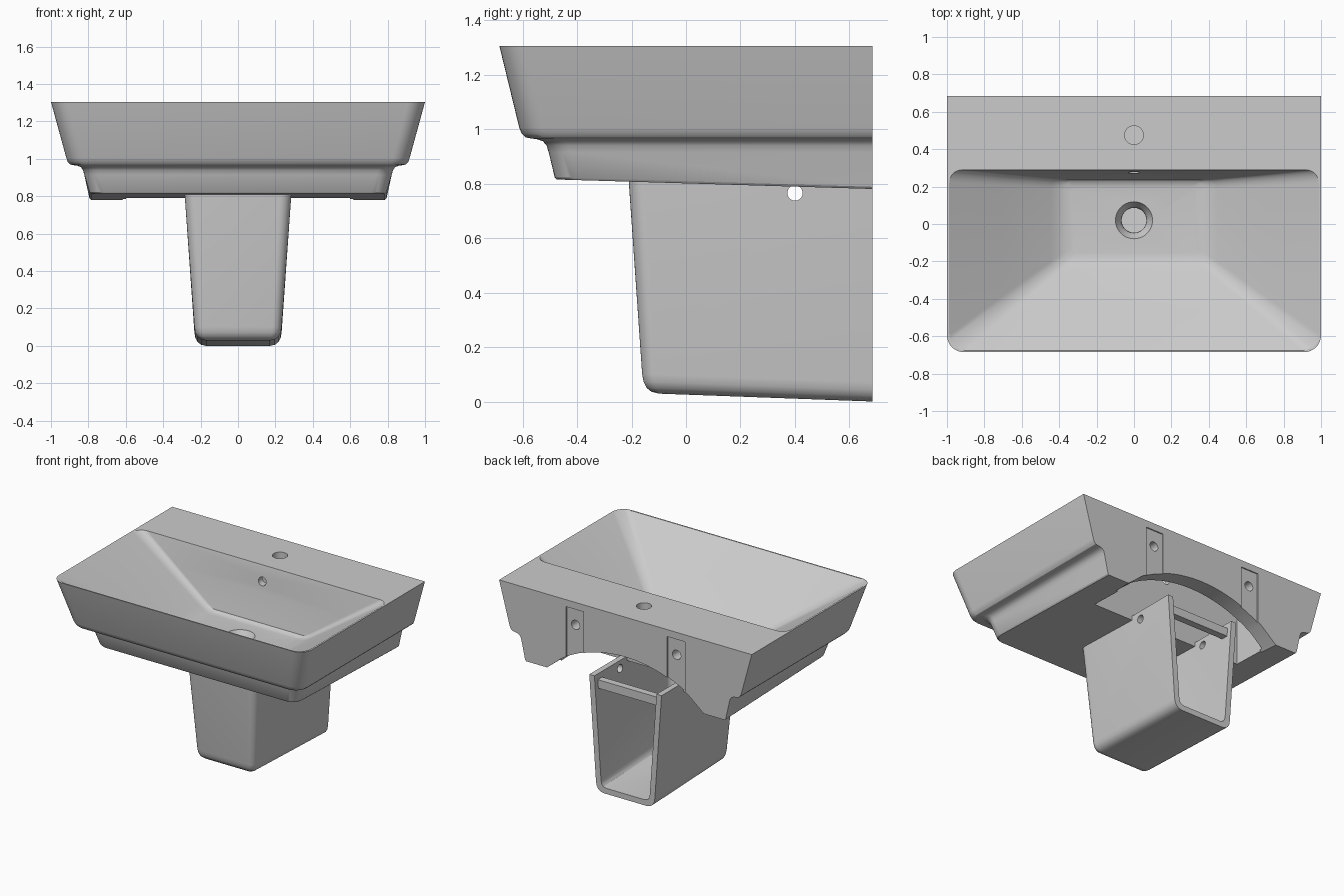
import bpy, bmesh
from math import sin, cos, pi, sqrt

if "Cube" in bpy.data.objects:
    bpy.data.objects.remove(bpy.data.objects["Cube"])


def make(name, build):
    bm = bmesh.new()
    build(bm)
    bmesh.ops.recalc_face_normals(bm, faces=bm.faces)
    me = bpy.data.meshes.new(name)
    bm.to_mesh(me)
    bm.free()
    ob = bpy.data.objects.new(name, me)
    bpy.context.collection.objects.link(ob)
    return ob


def ring(hw, yf, yb, rf, rb, z, n=8):
    """Rounded rectangle; rf/rb are front/back corner radii, z is a number or a function of y."""
    pts = []
    for sx, y, sy, r, a0 in ((1, yf, 1, rf, -pi / 2), (1, yb, -1, rb, 0),
                             (-1, yb, -1, rb, pi / 2), (-1, yf, 1, rf, pi)):
        cx, cy = sx * (hw - r), y + sy * r
        steps = n if r else 0
        for i in range(steps + 1):
            a = a0 + (pi / 2) * i / max(steps, 1)
            pts.append((cx + r * cos(a), cy + r * sin(a)))
    return [(x, y, z(y) if callable(z) else z) for x, y in pts]


def loft(name, rings):
    def build(bm):
        vs = [[bm.verts.new(p) for p in r] for r in rings]
        k = len(vs[0])
        for a, b in zip(vs, vs[1:]):
            for i in range(k):
                j = (i + 1) % k
                bm.faces.new((a[i], a[j], b[j], b[i]))
        bm.faces.new(vs[0])
        bm.faces.new(vs[-1])
    return make(name, build)


def disc(r, c, z, n=40):
    return [(c[0] + r * cos(2 * pi * i / n), c[1] + r * sin(2 * pi * i / n), z) for i in range(n)]


def rod(axis, u, v, r, a, b, n=32):
    """Cylinder along x, y or z from a to b, centred at u, v on the other axes."""
    rings = []
    for t in (a, b):
        c = disc(r, (u, v), t, n)
        rings.append([(p[2], p[0], p[1]) if axis == 'x' else
                      (p[0], p[2], p[1]) if axis == 'y' else p for p in c])
    return loft("hole", rings)


def box(name, x0, x1, y0, y1, z0, z1):
    return loft(name, [[(x0, y0, z), (x1, y0, z), (x1, y1, z), (x0, y1, z)] for z in (z0, z1)])


def cut(target, cutter):
    m = target.modifiers.new("cut", 'BOOLEAN')
    m.operation, m.solver, m.object = 'DIFFERENCE', 'EXACT', cutter
    bpy.context.view_layer.objects.active = target
    bpy.ops.object.modifier_apply(modifier=m.name)
    bpy.data.objects.remove(cutter)


BACK = 0.685

# Basin body: tapered outer wall, stepped lower skirt, sloping underside
def under(dz):
    return lambda y: 0.815 - 0.03 * (y + 0.48) + dz

body = [(1.0, -.685, .09, 1.305), (.918, -.612, .09, 1.005), (.910, -.603, .09, .983),
        (.897, -.590, .085, .970), (.880, -.572, .08, .966), (.858, -.548, .08, .963),
        (.840, -.525, .08, .955), (.829, -.512, .08, .940), (.822, -.504, .08, .915),
        (.794, -.482, .08, under(.008)), (.786, -.475, .08, under(0))]
basin = loft("basin", [ring(hw, yf, BACK, r, 0, z) for hw, yf, r, z in body])

# Bowl hollow with sloping sides and a small flat floor
bowl = [(.988, -.676, .29, .09, .07, 1.33), (.988, -.676, .29, .09, .07, 1.305),
        (.712, -.460, .264, .07, .06, 1.12), (.445, -.250, .239, .05, .05, .940),
        (.405, -.218, .234, .045, .045, .917), (.375, -.193, .222, .04, .04, .906),
        (.335, -.160, .195, .03, .03, .901)]
cut(basin, loft("bowl", [ring(*b) for b in bowl]))

# Drain, tap hole and overflow
drain = [(.105, .915), (.097, .896), (.078, .872), (.067, .85), (.065, .70)]
cut(basin, loft("drain", [disc(r, (0, .02), z) for r, z in drain]))

# Hollow behind the bowl and arched opening in the back wall
cut(basin, box("cavity", -.6, .6, .32, .57, .6, 1.22))
arch = [(-.62, .6), (-.62, .78)]
for i in range(25):
    x = -.5 + i / 24
    arch.append((x, .057 + sqrt(.963 ** 2 - x * x)))
arch += [(.62, .78), (.62, .6)]
cut(basin, loft("arch", [[(x, y, z) for x, z in arch] for y in (.55, .8)]))

cut(basin, rod('z', 0, .475, .05, 1.1, 1.4))
cut(basin, rod('y', 0, 1.195, .03, .2, .4))

# Wall fixing recesses and bolt holes
for s in (-1, 1):
    cut(basin, box("recess", s * .4 - .07, s * .4 + .07, .677, .8, .7, 1.255))
    cut(basin, rod('y', s * .4, 1.14, .033, .5, .8))

# Half pedestal: tapered shroud, open at the back and top
def base(dz):
    return lambda y: 0.03 - 0.03 * (y + 0.13) / 0.815 + dz

shell = [(.170, -.100, .02, base(0)), (.197, -.127, .03, base(.006)), (.216, -.145, .04, base(.02)),
         (.228, -.156, .048, base(.042)), (.233, -.161, .05, base(.07)), (.286, -.211, .06, .82)]
pedestal = loft("pedestal", [ring(hw, yf, BACK, r, 0, z) for hw, yf, r, z in shell])
inside = [(.150, -.080, .02, base(.04)), (.174, -.104, .03, base(.046)), (.187, -.116, .035, base(.06)),
          (.193, -.121, .04, base(.085)), (.2515, -.176, .05, .9)]
cut(pedestal, loft("inside", [ring(hw, yf, .8, r, 0, z) for hw, yf, r, z in inside]))
cut(pedestal, rod('x', .4, .765, .028, -.5, .5))

# Cross bar joining the pedestal side walls
bar = box("pedestal_cross_bar", -.255, .255, .60, .65, .72, .78)

for ob in (basin, pedestal):
    bpy.ops.object.select_all(action='DESELECT')
    ob.select_set(True)
    bpy.context.view_layer.objects.active = ob
    bpy.ops.object.shade_smooth_by_angle(angle=0.52)
